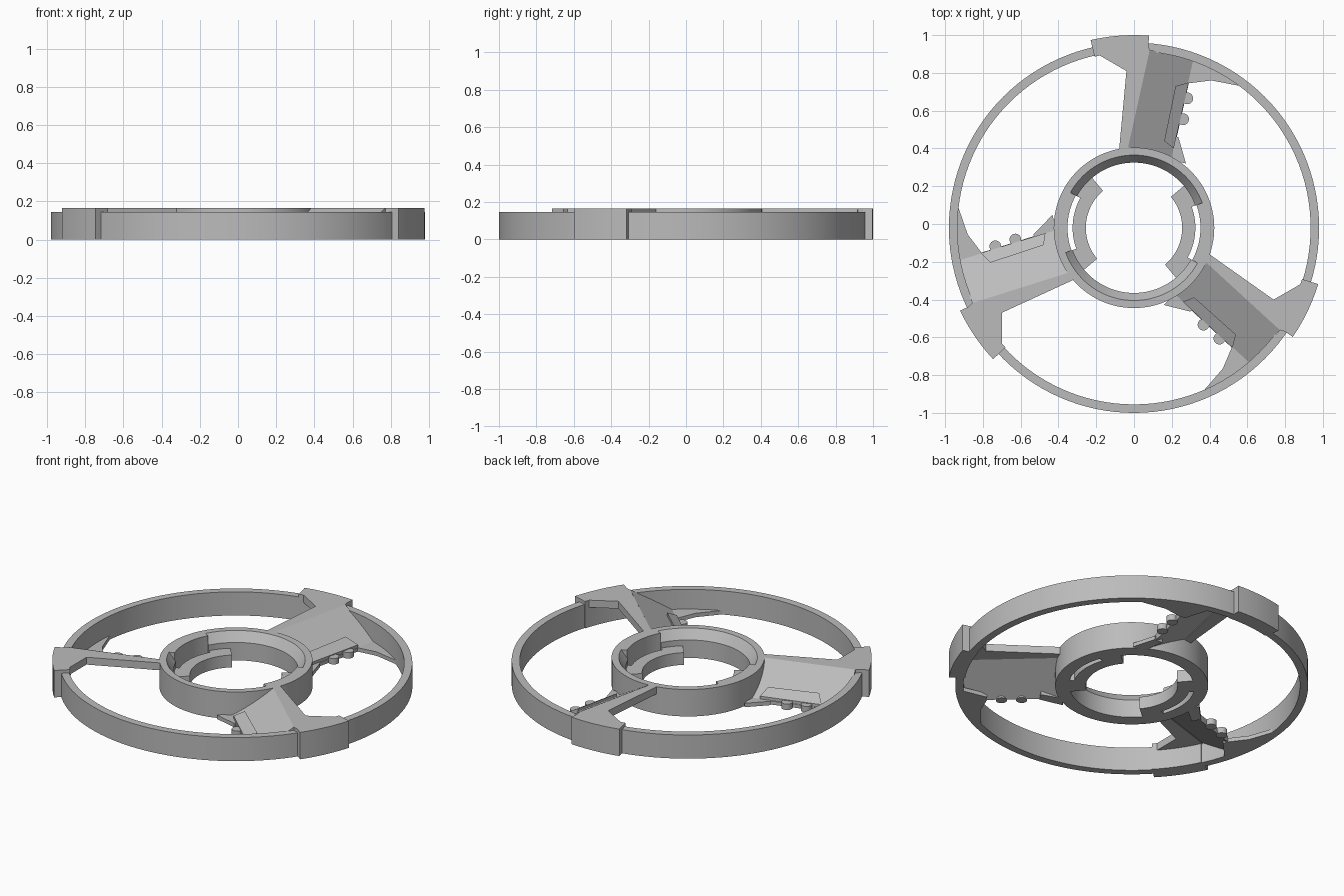
import bpy, bmesh
from math import radians, cos, sin, ceil
from mathutils import Matrix

cube = bpy.data.objects.get("Cube")
if cube:
    bpy.data.objects.remove(cube, do_unlink=True)

grey = bpy.data.materials.new("plain grey")
grey.use_nodes = True
COLOUR = (0.5, 0.5, 0.5, 1)
grey.diffuse_color = COLOUR
grey.node_tree.nodes["Principled BSDF"].inputs["Base Color"].default_value = COLOUR

CENTRE_Y = -0.02
TOP = 0.165


def finish(name, bm, turn=0):
    """Turn a mesh about the wheel centre and add it to the scene."""
    bmesh.ops.recalc_face_normals(bm, faces=bm.faces)
    bm.transform(Matrix.Translation((0, CENTRE_Y, 0)) @ Matrix.Rotation(radians(turn), 4, 'Z'))
    mesh = bpy.data.meshes.new(name)
    bm.to_mesh(mesh)
    bm.free()
    mesh.materials.append(grey)
    obj = bpy.data.objects.new(name, mesh)
    bpy.context.collection.objects.link(obj)
    bpy.ops.object.select_all(action='DESELECT')
    obj.select_set(True)
    bpy.context.view_layer.objects.active = obj
    bpy.ops.object.shade_smooth_by_angle(angle=radians(30))
    return obj


def arc(name, profile, start=0, end=360, turn=0):
    """Sweep an (r, z) profile round the centre, with end caps if it is open."""
    bm = bmesh.new()
    full = end - start == 360
    steps = max(2, ceil((end - start) / 3))
    loops = []
    for i in range(steps if full else steps + 1):
        a = radians(start + (end - start) * i / steps)
        loops.append([bm.verts.new((r * cos(a), r * sin(a), z)) for r, z in profile])
    pairs = list(zip(loops, loops[1:])) + ([(loops[-1], loops[0])] if full else [])
    n = len(profile)
    for p, q in pairs:
        for j in range(n):
            k = (j + 1) % n
            bm.faces.new((p[j], p[k], q[k], q[j]))
    if not full:
        bm.faces.new(loops[0])
        bm.faces.new(loops[-1])
    return finish(name, bm, turn)


def box_profile(r0, r1, z0, z1):
    return [(r0, z0), (r1, z0), (r1, z1), (r0, z1)]


def sheet(name, outline, height, thick, turn):
    """Plate with a given top height over an outline."""
    bm = bmesh.new()
    top, low = [], []
    for x, y in outline:
        z = height(x, y)
        top.append(bm.verts.new((x, y - CENTRE_Y, z)))
        low.append(bm.verts.new((x, y - CENTRE_Y, max(0, z - thick))))
    bm.faces.new(top)
    bm.faces.new(low[::-1])
    for i in range(len(top)):
        k = (i + 1) % len(top)
        bm.faces.new((top[i], low[i], low[k], top[k]))
    return finish(name, bm, turn)


def slope(x, y):
    """Blade surface falling away from the ridge line."""
    d = (x + 0.03) * 0.976 - (y - 0.41) * 0.219
    return TOP - 0.6 * d


def flat_top(x, y):
    return TOP


def flat_low(x, y):
    return 0.024


# Outer rim and hub wall
arc("outer_rim", box_profile(0.935, 0.98, 0, 0.145))
arc("hub_wall", box_profile(0.385, 0.425, 0, TOP))

# Hub lining: two funnel arcs, two straight posts and two inner tabs
funnel = [(0.39, 0), (0.345, 0), (0.345, 0.11), (0.385, TOP), (0.39, TOP)]
for side, turn in (("back", 0), ("front", 180)):
    arc(side + "_hub_funnel", funnel, 20, 151, turn)
for side, turn in (("left", 0), ("right", 180)):
    arc(side + "_hub_post", box_profile(0.352, 0.39, 0, TOP), -29, 20, turn)
    arc(side + "_hub_tab", box_profile(0.255, 0.325, 0, 0.075), -50, 40, turn)
    arc(side + "_tab_joint_a", box_profile(0.32, 0.35, 0, 0.075), 20, 40, turn)
    arc(side + "_tab_joint_b", box_profile(0.32, 0.35, 0, 0.075), -50, -29, turn)

# Three blades with rim pads
arm = [(-0.212, 0.91), (-0.04, 0.81), (-0.08, 0.38), (-0.037, 0.38), (0.083, 0.92), (0.075, 0.95), (-0.2, 0.93)]
blade = [(-0.037, 0.38), (0.083, 0.92), (0.2, 0.905), (0.32, 0.88), (0.29, 0.745), (0.2, 0.34)]
tail = [(0.21, 0.91), (0.32, 0.88), (0.45, 0.815), (0.565, 0.73), (0.41, 0.76), (0.29, 0.745), (0.26, 0.75)]
gusset = [(0.18, 0.46), (0.235, 0.46), (0.275, 0.32), (0.2, 0.34)]
grip = [(0.22, 0.73), (0.29, 0.75), (0.21, 0.4), (0.16, 0.44)]

for label, turn in (("back", 0), ("right", 120), ("left", 240)):
    arc(label + "_rim_pad", box_profile(0.93, 1.02, 0, TOP), 85.5, 103, turn)
    sheet(label + "_arm", arm, flat_top, 0.045, turn)
    sheet(label + "_blade", blade, slope, 0.04, turn)
    sheet(label + "_blade_tail", tail, flat_low, 0.024, turn)
    sheet(label + "_blade_gusset", gusset, flat_low, 0.024, turn)
    sheet(label + "_grip_plate", grip, lambda x, y: slope(x, y) + 0.018, 0.03, turn)
    for i, (x, y) in enumerate(((0.282, 0.665), (0.26, 0.555))):
        bm = bmesh.new()
        bmesh.ops.create_cone(bm, cap_ends=True, segments=24, radius1=0.031, radius2=0.031, depth=0.036,
                              matrix=Matrix.Translation((x, y - CENTRE_Y, 0.018)))
        finish(f"{label}_grip_knob_{i + 1}", bm, turn)
